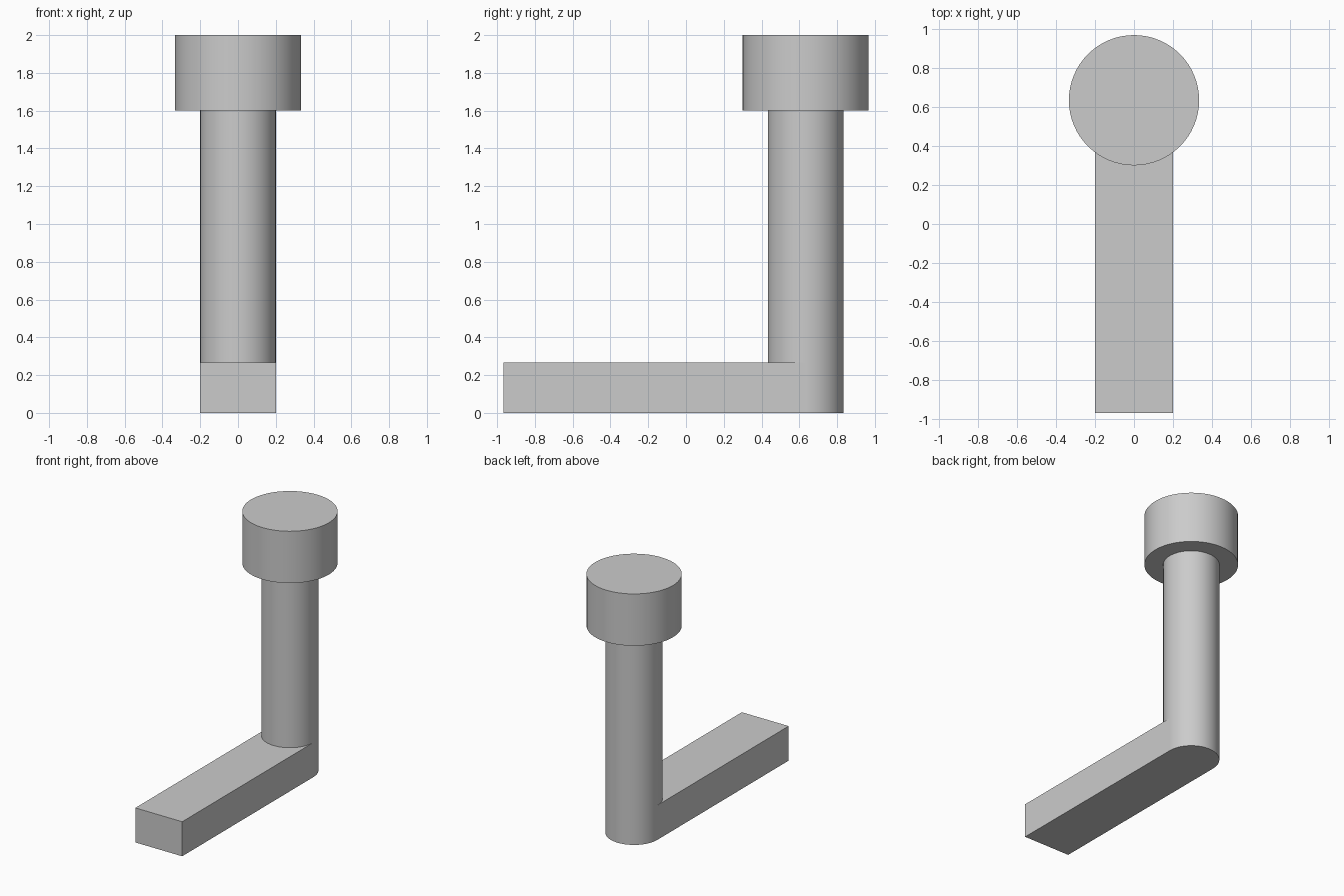
import bpy
import bmesh
from math import cos, sin, pi

if "Cube" in bpy.data.objects:
    bpy.data.objects.remove(bpy.data.objects["Cube"], do_unlink=True)

SEGMENTS = 64
AXIS_Y = 0.6333
SHAFT_R, HEAD_R = 0.2, 0.3333
ARM_TOP, SHAFT_TOP, HEAD_TOP = 0.2667, 1.6, 2.0
FRONT_Y = -0.9667

grey = bpy.data.materials.new("plain grey")
grey.use_nodes = True
colour = (0.6, 0.6, 0.6, 1)
grey.diffuse_color = colour
grey.node_tree.nodes["Principled BSDF"].inputs["Base Color"].default_value = colour


def prism(name, outline, bottom, top):
    """Extrude a flat outline upwards into a solid part."""
    bm = bmesh.new()
    face = bm.faces.new([bm.verts.new((x, y, bottom)) for x, y in outline])
    result = bmesh.ops.extrude_face_region(bm, geom=[face], use_keep_orig=True)
    raised = [v for v in result["geom"] if isinstance(v, bmesh.types.BMVert)]
    bmesh.ops.translate(bm, verts=raised, vec=(0, 0, top - bottom))
    bmesh.ops.recalc_face_normals(bm, faces=bm.faces)
    mesh = bpy.data.meshes.new(name)
    bm.to_mesh(mesh)
    bm.free()
    mesh.materials.append(grey)
    obj = bpy.data.objects.new(name, mesh)
    bpy.context.collection.objects.link(obj)
    bpy.ops.object.select_all(action="DESELECT")
    obj.select_set(True)
    bpy.context.view_layer.objects.active = obj
    bpy.ops.object.shade_smooth_by_angle(angle=pi / 6)
    return obj


def arc(radius, first, last):
    """Points around the upright axis between two segment numbers."""
    angles = [2 * pi * i / SEGMENTS for i in range(first, last)]
    return [(radius * cos(a), AXIS_Y + radius * sin(a)) for a in angles]


# Upright shaft and the wider head on top of it
prism("shaft", arc(SHAFT_R, 0, SEGMENTS), 0, SHAFT_TOP)
prism("head", arc(HEAD_R, 0, SEGMENTS), SHAFT_TOP, HEAD_TOP)

# Flat arm whose back end wraps around the front half of the shaft
wrap = arc(SHAFT_R, SEGMENTS // 2, SEGMENTS + 1)
prism("arm", wrap + [(SHAFT_R, FRONT_Y), (-SHAFT_R, FRONT_Y)], 0, ARM_TOP)
